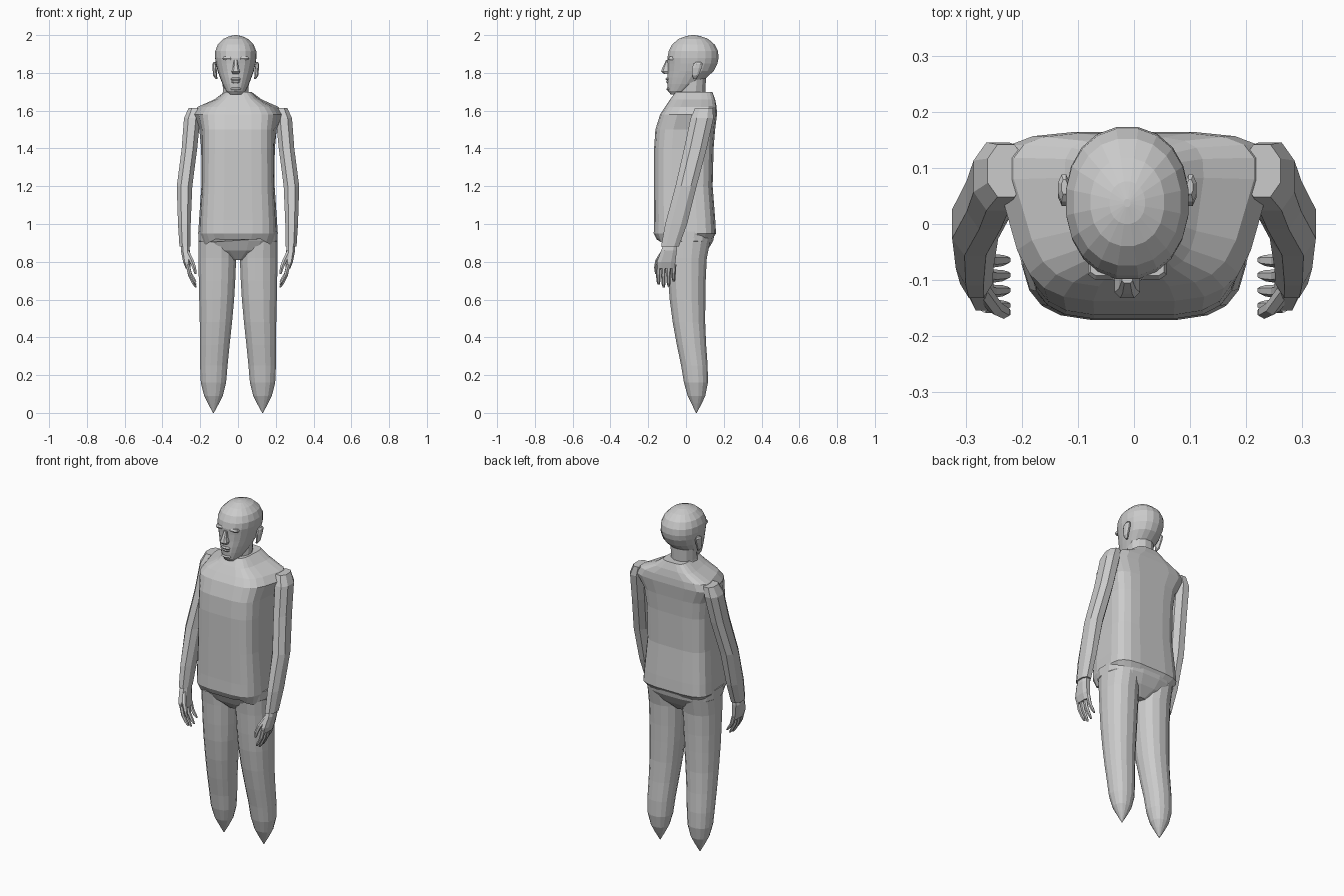
import bpy, math


def loft(name, rings, n=16, p=2.0, mirror=False, turn=0.5):
    """Stack horizontal rings: (z, cx, half_x, y_front, y_back[, front width factor])."""
    verts, faces = [], []
    for r in rings:
        z, cx, hx, yf, yb = r[:5]
        fw = r[5] if len(r) > 5 else 1.0
        for i in range(n):
            a = 2 * math.pi * (i + turn) / n
            c, s = math.cos(a), math.sin(a)
            u = math.copysign(abs(c) ** (2 / p), c)
            v = math.copysign(abs(s) ** (2 / p), s)
            x = cx + hx * u * (1 + (fw - 1) * (1 - v) / 2)
            verts.append((x, (yf + yb) / 2 + v * (yb - yf) / 2, z))
    for k in range(len(rings) - 1):
        for i in range(n):
            j = (i + 1) % n
            q = [k * n + i, k * n + j, (k + 1) * n + j, (k + 1) * n + i]
            faces.append(q if rings[-1][0] > rings[0][0] else q[::-1])
    top = list(range((len(rings) - 1) * n, len(rings) * n))
    bottom = list(range(n))
    up = rings[-1][0] > rings[0][0]
    faces += [top, bottom[::-1]] if up else [top[::-1], bottom]
    me = bpy.data.meshes.new(name)
    me.from_pydata(verts, [], faces)
    ob = bpy.data.objects.new(name, me)
    bpy.context.collection.objects.link(ob)
    if mirror:
        m = ob.modifiers.new("Mirror", "MIRROR")
        m.use_axis = (True, False, False)
    return ob


def limb(name, pts, n=8, p=2.0, mirror=True):
    """Tube through (z, cx, cy, rx, ry) stations."""
    return loft(name, [(z, cx, rx, cy - ry, cy + ry) for z, cx, cy, rx, ry in pts], n, p, mirror)


# Jacket body: flat front and back, flared shoulders sloping up to the collar
torso = loft("torso", [
    (0.92, 0, 0.195, -0.155, 0.140, 0.90),
    (0.95, 0, 0.220, -0.172, 0.160, 0.88),
    (1.02, 0, 0.214, -0.170, 0.156, 0.90),
    (1.20, 0, 0.200, -0.170, 0.142, 0.92),
    (1.40, 0, 0.202, -0.170, 0.147, 0.90),
    (1.50, 0, 0.218, -0.163, 0.155, 0.82),
    (1.58, 0, 0.270, -0.138, 0.165, 0.68),
    (1.62, 0, 0.240, -0.112, 0.163, 0.66),
    (1.66, 0, 0.135, -0.085, 0.155, 0.75),
    (1.70, 0, 0.075, -0.055, 0.140, 0.85),
], 20, 4.0)
# Wavy hem, hanging lower at the front
for v in torso.data.vertices[:20]:
    if v.co.y < 0:
        v.co.z -= 0.015 + 0.02 * math.cos(v.co.x * 32)

# Hips closing down to the crotch
loft("hips", [
    (0.96, 0, 0.212, -0.150, 0.155),
    (0.91, 0, 0.212, -0.130, 0.145),
    (0.86, 0, 0.170, -0.105, 0.115),
    (0.81, 0, 0.040, -0.060, 0.070),
], 20, 2.8)

# Legs tapering to points
loft("leg", [
    (0.93, 0.112, 0.100, -0.115, 0.135),
    (0.82, 0.110, 0.102, -0.103, 0.112),
    (0.70, 0.111, 0.098, -0.096, 0.106),
    (0.60, 0.113, 0.094, -0.088, 0.104),
    (0.48, 0.117, 0.087, -0.072, 0.103),
    (0.36, 0.123, 0.080, -0.050, 0.108),
    (0.25, 0.128, 0.074, -0.027, 0.116),
    (0.16, 0.130, 0.068, -0.012, 0.117),
    (0.09, 0.130, 0.050, 0.008, 0.103),
    (0.05, 0.130, 0.030, 0.028, 0.084),
    (0.00, 0.130, 0.002, 0.053, 0.057),
], 16, 2.2, True)

# Arms swinging slightly forward, with a loose sleeve end
limb("arm", [
    (1.615, 0.228, 0.095, 0.035, 0.050),
    (1.56, 0.243, 0.085, 0.046, 0.065),
    (1.40, 0.257, 0.050, 0.044, 0.064),
    (1.20, 0.283, 0.000, 0.044, 0.060),
    (1.00, 0.284, -0.052, 0.036, 0.062),
    (0.88, 0.281, -0.085, 0.031, 0.050),
], 8, 2.3)

# Hands: palm, four curled fingers, thumb
limb("palm", [
    (0.90, 0.278, -0.083, 0.022, 0.035),
    (0.86, 0.279, -0.090, 0.025, 0.044),
    (0.80, 0.272, -0.105, 0.020, 0.052),
    (0.765, 0.264, -0.105, 0.014, 0.048),
], 8, 2.8)
for i, length in enumerate((0.105, 0.12, 0.115, 0.09)):
    y = -0.145 + 0.027 * i
    limb(f"finger_{i + 1}", [
        (0.785, 0.267, y, 0.012, 0.013),
        (0.785 - length * 0.5, 0.254, y - 0.002, 0.011, 0.012),
        (0.785 - length * 0.85, 0.234, y - 0.001, 0.010, 0.010),
        (0.785 - length, 0.224, y, 0.005, 0.006),
    ], 6)
limb("thumb", [
    (0.86, 0.272, -0.115, 0.014, 0.015),
    (0.81, 0.248, -0.148, 0.014, 0.014),
    (0.77, 0.232, -0.157, 0.012, 0.012),
    (0.735, 0.225, -0.158, 0.006, 0.006),
], 6)

# Neck
HX = -0.012
loft("neck", [
    (1.64, HX, 0.085, -0.050, 0.115),
    (1.70, HX, 0.070, -0.040, 0.105),
    (1.82, HX, 0.075, -0.020, 0.110),
], 12)

# Head: jaw, face and rounded skull
loft("head", [
    (1.685, HX, 0.030, -0.080, -0.030),
    (1.705, HX, 0.055, -0.097, 0.020, 0.85),
    (1.74, HX, 0.075, -0.100, 0.075, 0.85),
    (1.775, HX, 0.090, -0.100, 0.110, 0.85),
    (1.81, HX, 0.102, -0.098, 0.148, 0.88),
    (1.85, HX, 0.110, -0.098, 0.168, 0.92),
    (1.88, HX, 0.113, -0.100, 0.174, 0.95),
    (1.915, HX, 0.110, -0.093, 0.171),
    (1.95, HX, 0.096, -0.075, 0.153),
    (1.98, HX, 0.066, -0.040, 0.118),
    (1.995, HX, 0.032, 0.000, 0.076),
    (2.00, HX, 0.006, 0.030, 0.045),
], 20, 2.15)

# Nose, lips, chin and brows
loft("nose", [
    (1.795, HX, 0.018, -0.118, -0.085),
    (1.808, HX, 0.024, -0.133, -0.085),
    (1.83, HX, 0.016, -0.125, -0.085),
    (1.868, HX, 0.010, -0.106, -0.085),
], 8, 3.0)
for name, z, hx, yf in (("upper_lip", 1.768, 0.028, -0.110),
                        ("lower_lip", 1.753, 0.024, -0.107),
                        ("chin", 1.715, 0.030, -0.106)):
    loft(name, [(z - 0.009, HX, hx * 0.8, yf + 0.006, -0.07),
                (z, HX, hx, yf, -0.07),
                (z + 0.007, HX, hx * 0.8, yf + 0.006, -0.07)], 8, 2.5)
for side, s in (("left", -1), ("right", 1)):
    loft(f"brow_{side}", [(1.868, HX + s * 0.043, 0.026, -0.096, -0.06),
                          (1.877, HX + s * 0.043, 0.028, -0.100, -0.06),
                          (1.886, HX + s * 0.043, 0.024, -0.093, -0.06)], 8, 3.0)
    # Ears
    ex = HX + s * 0.112
    loft(f"ear_{side}", [
        (1.768, ex - s * 0.010, 0.006, 0.040, 0.055),
        (1.785, ex - s * 0.003, 0.011, 0.032, 0.068),
        (1.825, ex, 0.012, 0.030, 0.085),
        (1.848, ex + s * 0.001, 0.011, 0.038, 0.090),
        (1.858, ex, 0.006, 0.052, 0.080),
    ], 8)
